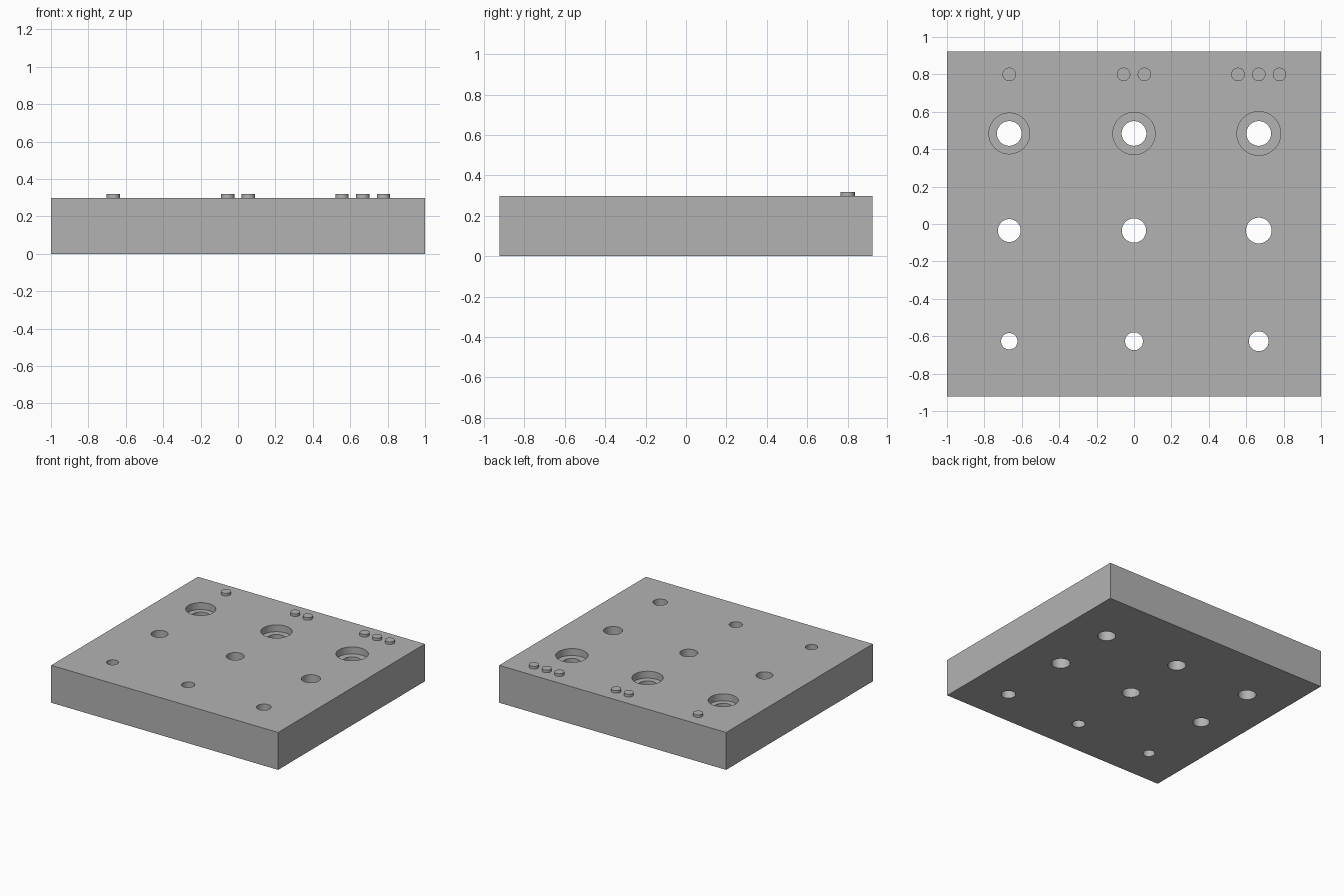
import bpy, math

HALF_DEPTH, HEIGHT = 0.923, 0.298
COLUMNS = (-0.667, 0.0, 0.667)

old = bpy.data.objects.get("Cube")
if old:
    bpy.data.objects.remove(old)

grey = bpy.data.materials.new("plain grey")
grey.use_nodes = True
colour = (0.45, 0.45, 0.45, 1)
grey.diffuse_color = colour
grey.node_tree.nodes["Principled BSDF"].inputs["Base Color"].default_value = colour


def cylinder(name, x, y, radius, bottom, top):
    bpy.ops.mesh.primitive_cylinder_add(
        vertices=48, radius=radius, depth=top - bottom,
        location=(x, y, (bottom + top) / 2))
    ob = bpy.context.object
    ob.name = name
    ob.data.materials.append(grey)
    return ob


def drill(target, x, y, radius, bottom, top):
    cutter = cylinder("hole_cutter", x, y, radius, bottom, top)
    mod = target.modifiers.new("hole", "BOOLEAN")
    mod.operation = "DIFFERENCE"
    mod.solver = "EXACT"
    mod.object = cutter
    bpy.context.view_layer.objects.active = target
    bpy.ops.object.modifier_apply(modifier=mod.name)
    bpy.data.objects.remove(cutter)


def smooth(ob):
    bpy.ops.object.select_all(action="DESELECT")
    ob.select_set(True)
    bpy.context.view_layer.objects.active = ob
    bpy.ops.object.shade_smooth_by_angle(angle=math.radians(30))


# Plate
bpy.ops.mesh.primitive_cube_add(size=1, location=(0, 0, HEIGHT / 2))
plate = bpy.context.object
plate.name = "plate"
plate.scale = (2, 2 * HALF_DEPTH, HEIGHT)
bpy.ops.object.transform_apply(location=True, scale=True)
plate.data.materials.append(grey)

# Through holes, growing slightly from left column to right column
hole_rows = {
    -0.627: (0.044, 0.048, 0.053),
    -0.035: (0.061, 0.065, 0.069),
    0.484: (0.066, 0.066, 0.066),
}
for y, radii in hole_rows.items():
    for x, radius in zip(COLUMNS, radii):
        drill(plate, x, y, radius, -0.1, HEIGHT + 0.1)

# Counterbores around the back row
for x, radius in zip(COLUMNS, (0.109, 0.113, 0.117)):
    drill(plate, x, 0.484, radius, HEIGHT - 0.055, HEIGHT + 0.1)
smooth(plate)

# Counting pegs: one, two and three behind the columns
for count, x in enumerate(COLUMNS, start=1):
    for i in range(count):
        px = x + (i - (count - 1) / 2) * 0.111
        smooth(cylinder(f"peg_{count}_{i + 1}", px, 0.8, 0.036, HEIGHT, HEIGHT + 0.021))
